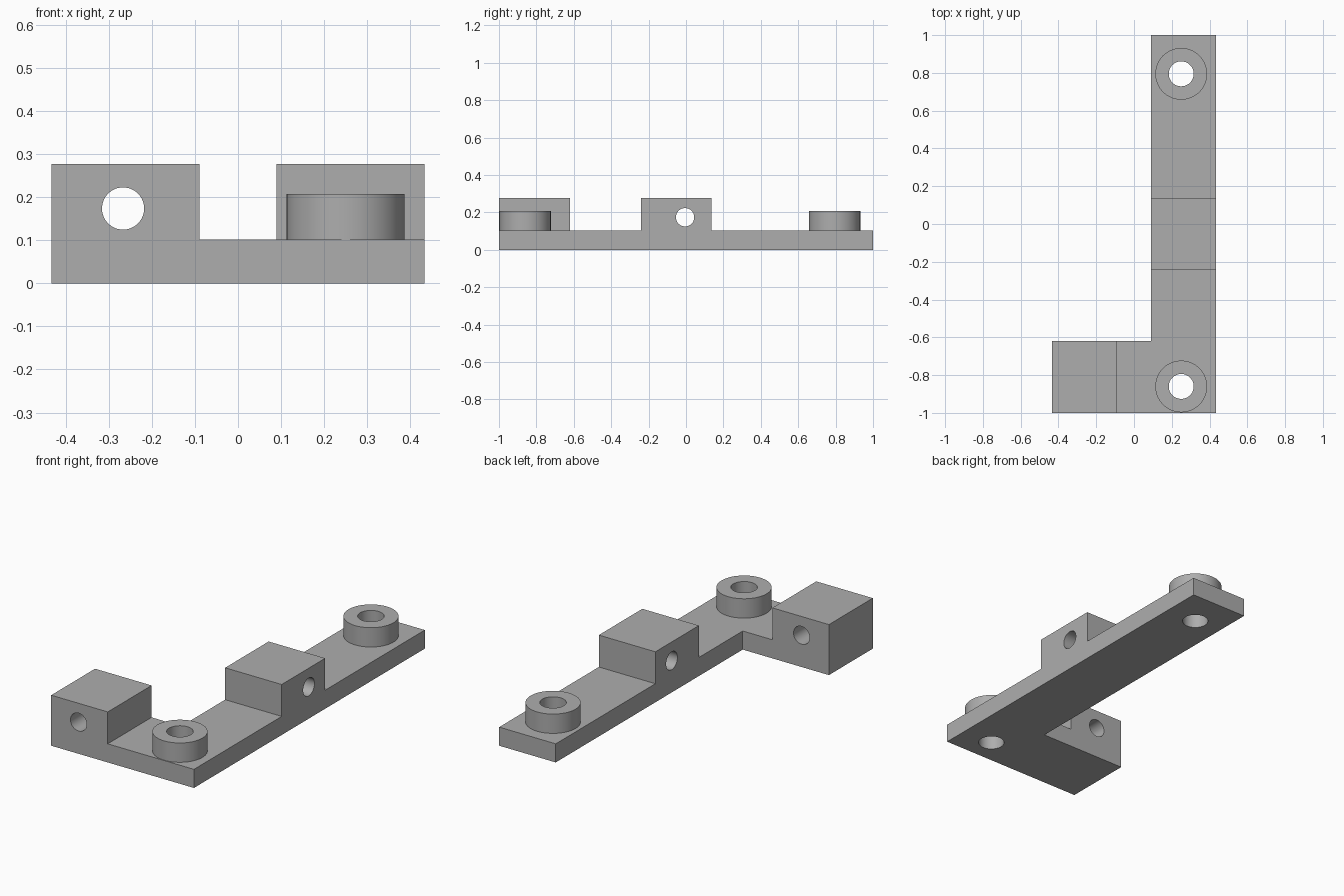
import bpy, bmesh, math

if "Cube" in bpy.data.objects:
    bpy.data.objects.remove(bpy.data.objects["Cube"], do_unlink=True)

grey = bpy.data.materials.new("plain_grey")
grey.use_nodes = True
COLOUR = (0.42, 0.42, 0.42, 1)
grey.diffuse_color = COLOUR
grey.node_tree.nodes["Principled BSDF"].inputs["Base Color"].default_value = COLOUR

# Main dimensions
X, Y = 0.433, 1.0
RAIL_X, FOOT_Y = 0.09, -0.62
PLATE_Z, BLOCK_Z, BOSS_Z = 0.102, 0.277, 0.208
BORE_Z, BORE_R = 0.174, 0.049
BOSS_X, BOSS_R, BOSS_BORE_R = 0.25, 0.137, 0.066


def prism(name, outline, height):
    """Extrude a flat outline upwards from the ground."""
    bm = bmesh.new()
    face = bm.faces.new([bm.verts.new((x, y, 0)) for x, y in outline])
    up = bmesh.ops.extrude_face_region(bm, geom=[face])["geom"]
    bmesh.ops.translate(bm, vec=(0, 0, height),
                        verts=[v for v in up if isinstance(v, bmesh.types.BMVert)])
    bmesh.ops.recalc_face_normals(bm, faces=bm.faces)
    mesh = bpy.data.meshes.new(name)
    bm.to_mesh(mesh)
    bm.free()
    ob = bpy.data.objects.new(name, mesh)
    bpy.context.collection.objects.link(ob)
    mesh.materials.append(grey)
    return ob


def block(name, x0, x1, y0, y1, height):
    return prism(name, [(x0, y0), (x1, y0), (x1, y1), (x0, y1)], height)


def cylinder(name, centre, radius, depth, rotation=(0, 0, 0)):
    bpy.ops.mesh.primitive_cylinder_add(vertices=64, radius=radius, depth=depth,
                                        location=centre, rotation=rotation)
    ob = bpy.context.object
    ob.name = name
    ob.data.materials.append(grey)
    return ob


def combine(body, part, operation):
    """Join a part to the body, or cut it away, then discard the part."""
    mod = body.modifiers.new(part.name, 'BOOLEAN')
    mod.operation, mod.solver, mod.object = operation, 'EXACT', part
    bpy.ops.object.select_all(action='DESELECT')
    bpy.context.view_layer.objects.active = body
    body.select_set(True)
    bpy.ops.object.modifier_apply(modifier=mod.name)
    bpy.data.objects.remove(part, do_unlink=True)


# L-shaped base plate
bracket = prism("bracket", [(-X, -Y), (X, -Y), (X, Y), (RAIL_X, Y),
                            (RAIL_X, FOOT_Y), (-X, FOOT_Y)], PLATE_Z)

# Raised blocks on the foot and halfway along the rail
combine(bracket, block("foot_block", -X, -RAIL_X, -Y, FOOT_Y, BLOCK_Z), 'UNION')
combine(bracket, block("rail_block", RAIL_X, X, -0.24, 0.137, BLOCK_Z), 'UNION')

# Round bosses with vertical bores
for y in (-0.86, 0.795):
    combine(bracket, cylinder("boss", (BOSS_X, y, BOSS_Z - 0.08), BOSS_R, 0.16), 'UNION')
    combine(bracket, cylinder("boss_bore", (BOSS_X, y, 0.1), BOSS_BORE_R, 1), 'DIFFERENCE')

# Horizontal bores through the two blocks
quarter = math.pi / 2
combine(bracket, cylinder("foot_bore", (-0.267, -0.81, BORE_Z), BORE_R, 0.6,
                          (quarter, 0, 0)), 'DIFFERENCE')
combine(bracket, cylinder("rail_bore", (0.262, -0.005, BORE_Z), BORE_R, 0.6,
                          (0, quarter, 0)), 'DIFFERENCE')

# Smooth the round walls, keep the edges sharp
bpy.ops.object.shade_smooth_by_angle(angle=math.radians(30))
